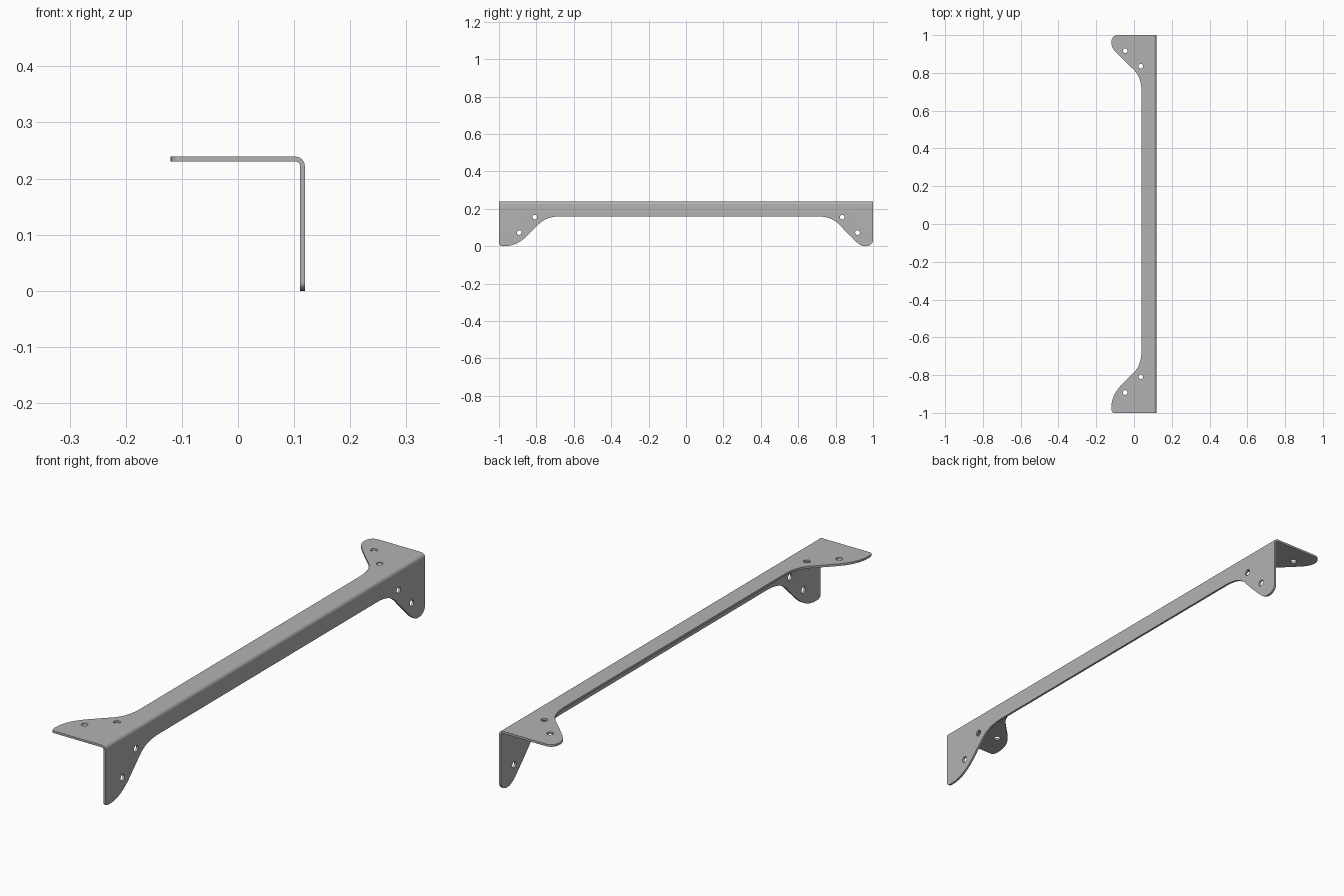
import bpy, bmesh
from math import cos, sin, pi, radians
from mathutils import Vector
from mathutils.geometry import interpolate_bezier

cube = bpy.data.objects.get("Cube")
if cube:
    bpy.data.objects.remove(cube)

EDGE_X, TOP_Z = 0.119, 0.239   # outer planes of the two flanges
BEND, SHEET = 0.0165, 0.0085   # outer bend radius, sheet thickness
BEND_STEPS = 8


def bez(*pts):
    return [tuple(p)[:2] for p in interpolate_bezier(*[Vector((*p, 0)) for p in pts], 10)]


def circle(y, d, r=0.0125, n=24):
    return [(y + r * cos(2 * pi * i / n), d + r * sin(2 * pi * i / n)) for i in range(n)]


# Flange outline as (position along length, depth from the corner)
outline = [(1, BEND), (-1, BEND)]
outline += bez((-1, .225), (-1, .234), (-.99, .239), (-.975, .239))
outline += bez((-.974, .239), (-.91, .239), (-.87, .205), (-.835, .169))
outline += bez((-.785, .119), (-.755, .09), (-.72, .079), (-.66, .079))
outline += bez((.69, .079), (.74, .079), (.78, .085), (.815, .118))
outline += bez((.862, .168), (.905, .21), (.927, .239), (.957, .239))
outline += bez((.96, .239), (.985, .239), (1, .225), (1, .203))
holes = [circle(y, d) for y, d in
         ((-.892, .166), (-.808, .083), (.835, .083), (.917, .166))]


def top_point(y, d):
    return (EDGE_X - d, y, TOP_Z)


def side_point(y, d):
    return (EDGE_X, y, TOP_Z - d)


# Both flanges share the same drilled outline
bm = bmesh.new()
for place in (top_point, side_point):
    edges = []
    for loop in [outline] + holes:
        vs = [bm.verts.new(place(*p)) for p in loop]
        edges += [bm.edges.new((vs[i - 1], vs[i])) for i in range(len(vs))]
    bmesh.ops.triangle_fill(bm, edges=edges, use_beauty=True)

# Rounded bend joining the flanges
rows = []
for i in range(BEND_STEPS + 1):
    a = pi / 2 * i / BEND_STEPS
    x, z = EDGE_X - BEND + BEND * cos(a), TOP_Z - BEND + BEND * sin(a)
    rows.append([bm.verts.new((x, y, z)) for y in (-1, 1)])
for a, b in zip(rows, rows[1:]):
    bm.faces.new((a[0], a[1], b[1], b[0]))

# Weld into one sheet with its normals on the outside of the bend
bmesh.ops.remove_doubles(bm, verts=bm.verts, dist=0.0002)
bmesh.ops.recalc_face_normals(bm, faces=bm.faces)
if sum(f.normal.z * f.calc_area() for f in bm.faces) < 0:
    bmesh.ops.reverse_faces(bm, faces=bm.faces)
mesh = bpy.data.meshes.new("angle_bracket")
bm.to_mesh(mesh)
bm.free()
bracket = bpy.data.objects.new("angle_bracket", mesh)
bpy.context.collection.objects.link(bracket)

# Plain grey metal
grey = bpy.data.materials.new("grey_metal")
grey.use_nodes = True
grey.diffuse_color = (0.45, 0.45, 0.45, 1)
grey.node_tree.nodes["Principled BSDF"].inputs["Base Color"].default_value = grey.diffuse_color
mesh.materials.append(grey)

# Thicken inward, then shade the bend and cut edges smoothly
bpy.ops.object.select_all(action='DESELECT')
bpy.context.view_layer.objects.active = bracket
bracket.select_set(True)
solid = bracket.modifiers.new("thickness", 'SOLIDIFY')
solid.thickness = SHEET
solid.offset = -1
solid.use_even_offset = True
bpy.ops.object.modifier_apply(modifier=solid.name)
bpy.ops.object.shade_smooth_by_angle(angle=radians(30))
weighted = bracket.modifiers.new("flat_flange_shading", 'WEIGHTED_NORMAL')
weighted.keep_sharp = True
